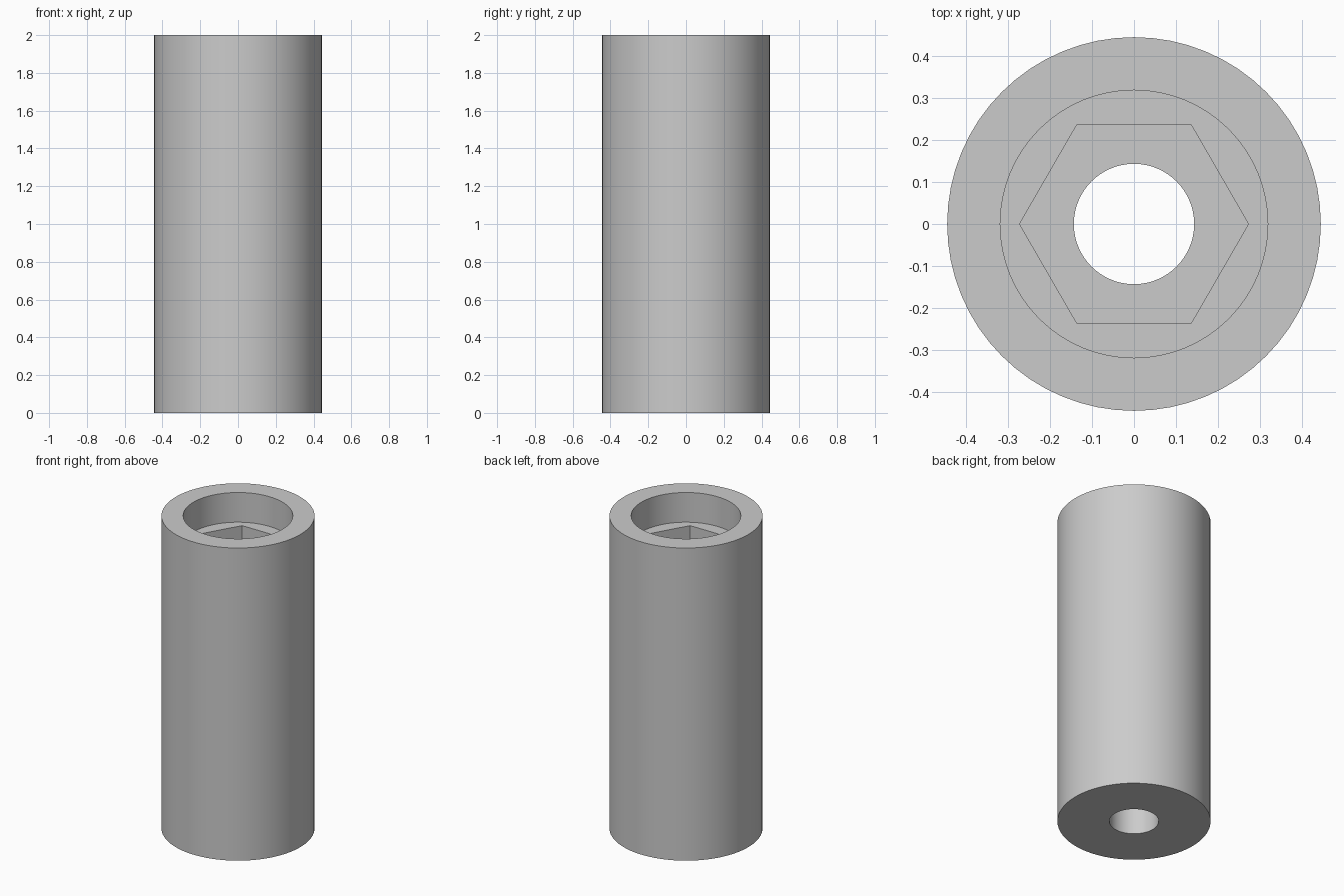
import bpy, bmesh, math

if "Cube" in bpy.data.objects:
    bpy.data.objects.remove(bpy.data.objects["Cube"])

SEG = 64
grey = bpy.data.materials.new("plain grey")
grey.diffuse_color = (0.6, 0.6, 0.6, 1)
grey.use_nodes = True
grey.node_tree.nodes["Principled BSDF"].inputs["Base Color"].default_value = grey.diffuse_color

bm = bmesh.new()


def ring(radius, z, hexagon=False):
    """Ring of SEG vertices, or a six-cornered ring with corners on the x axis."""
    n = 6 if hexagon else SEG
    return [bm.verts.new((radius * math.cos(2 * math.pi * i / n),
                          radius * math.sin(2 * math.pi * i / n), z)) for i in range(n)]


def wall(a, b):
    """Quads between two rings with the same vertex count."""
    n = len(a)
    for i in range(n):
        bm.faces.new((a[i], a[(i + 1) % n], b[(i + 1) % n], b[i]))


def ledge(a, b):
    """Flat annulus between two rings at one height."""
    edges = []
    for r in (a, b):
        for i in range(len(r)):
            pair = (r[i], r[(i + 1) % len(r)])
            edges.append(bm.edges.get(pair) or bm.edges.new(pair))
    bmesh.ops.triangle_fill(bm, use_beauty=True, use_dissolve=False, edges=edges)


# outer sleeve
base_out, top_out = ring(0.444, 0), ring(0.444, 2)
wall(base_out, top_out)

# round counterbore
rim, seat = ring(0.318, 2), ring(0.318, 1.81)
wall(top_out, rim)
wall(rim, seat)

# hexagonal socket below the counterbore
hex_top, hex_low = ring(0.272, 1.81, True), ring(0.272, 1.3, True)
ledge(seat, hex_top)
wall(hex_top, hex_low)

# through bore
bore_top, bore_low = ring(0.143, 1.3), ring(0.143, 0)
ledge(hex_low, bore_top)
wall(bore_top, bore_low)
wall(bore_low, base_out)

bmesh.ops.recalc_face_normals(bm, faces=bm.faces)
mesh = bpy.data.meshes.new("socket_sleeve")
bm.to_mesh(mesh)
bm.free()
mesh.materials.append(grey)
obj = bpy.data.objects.new("socket_sleeve", mesh)
bpy.context.collection.objects.link(obj)

# round walls smooth, rims and hexagon corners sharp
bpy.context.view_layer.objects.active = obj
obj.select_set(True)
bpy.ops.object.shade_smooth_by_angle(angle=math.radians(30))
